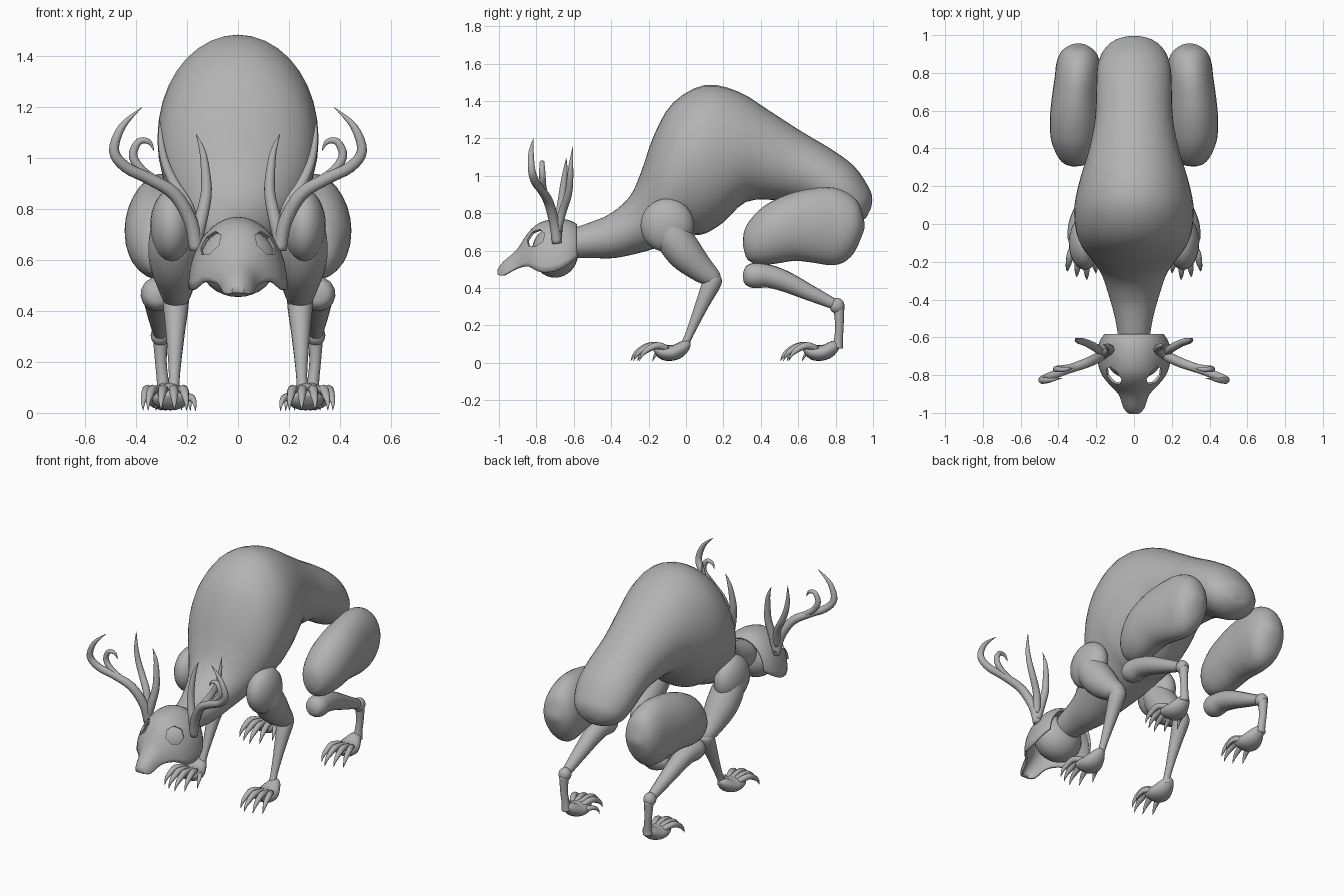
import bpy, bmesh, math
from mathutils import Vector

if "Cube" in bpy.data.objects:
    bpy.data.objects.remove(bpy.data.objects["Cube"])

grey = bpy.data.materials.new("ash_grey")
grey.diffuse_color = (0.45, 0.45, 0.45, 1)
grey.use_nodes = True
grey.node_tree.nodes["Principled BSDF"].inputs["Base Color"].default_value = grey.diffuse_color


def finish(name, bm, mirror=False, smooth=True):
    bmesh.ops.recalc_face_normals(bm, faces=bm.faces)
    me = bpy.data.meshes.new(name)
    bm.to_mesh(me)
    bm.free()
    ob = bpy.data.objects.new(name, me)
    bpy.context.collection.objects.link(ob)
    me.materials.append(grey)
    for p in me.polygons:
        p.use_smooth = smooth
    if mirror:
        m = ob.modifiers.new("mirror", 'MIRROR')
        m.use_clip = False
        m.use_mirror_merge = False
    return ob


def resample(rows, n):
    """Catmull-Rom interpolation through rows of numbers."""
    rows = [Vector(r) for r in rows]
    out = []
    for i in range(len(rows) - 1):
        a, b, c, d = rows[max(i - 1, 0)], rows[i], rows[i + 1], rows[min(i + 2, len(rows) - 1)]
        for k in range(n):
            t = k / n
            out.append(0.5 * (2 * b + (c - a) * t + (2 * a - 5 * b + 4 * c - d) * t * t
                              + (3 * b - a - 3 * c + d) * t ** 3))
    return out + [rows[-1]]


def skin(bm, rings, closed=True, caps=True):
    rings = [[bm.verts.new(p) for p in r] for r in rings]
    m = len(rings[0])
    for a, b in zip(rings, rings[1:]):
        for i in range(m if closed else m - 1):
            j = (i + 1) % m
            bm.faces.new((a[i], a[j], b[j], b[i]))
    if caps:
        bm.faces.new(rings[0])
        bm.faces.new(rings[-1])


def loft(name, rows, sides=28, n=3, mirror=False):
    """Oval sections: top y, top z, bottom y, bottom z, half width, centre x."""
    bm = bmesh.new()
    rings = []
    for ty, tz, by, bz, hw, cx in resample(rows, n):
        ring = []
        for k in range(sides):
            a = 2 * math.pi * k / sides
            c = (1 + math.cos(a)) / 2
            ring.append((cx + max(hw, .002) * math.sin(a), by + (ty - by) * c, bz + (tz - bz) * c))
        rings.append(ring)
    skin(bm, rings)
    return finish(name, bm, mirror)


def tube(name, rows, sides=14, n=4):
    """Mirrored round limb through points of x, y, z, radius."""
    pts = resample(rows, n)
    bm = bmesh.new()
    rings = []
    u = None
    for i, p in enumerate(pts):
        t = (pts[min(i + 1, len(pts) - 1)] - pts[max(i - 1, 0)]).to_3d().normalized()
        u = t.orthogonal() if u is None else u - t * u.dot(t)
        u.normalize()
        v = t.cross(u)
        c, r = p.to_3d(), max(p[3], 0.001)
        rings.append([c + r * (math.cos(a) * u + math.sin(a) * v)
                      for a in (2 * math.pi * k / sides for k in range(sides))])
    skin(bm, rings)
    return finish(name, bm, True)


def ball(name, centre, radii, mirror=False):
    bm = bmesh.new()
    bmesh.ops.create_uvsphere(bm, u_segments=24, v_segments=16, radius=1)
    for v in bm.verts:
        v.co = Vector(centre) + Vector([a * b for a, b in zip(v.co, radii)])
    return finish(name, bm, mirror)


# Torso with neck and rump
loft("torso", [r + (0,) for r in [
    (-.62, .715, -.62, .56, .08), (-.50, .755, -.50, .56, .10), (-.40, .80, -.38, .56, .13),
    (-.30, .89, -.24, .59, .17), (-.24, 1.02, -.14, .62, .22), (-.17, 1.22, -.05, .65, .28),
    (-.07, 1.39, .03, .68, .31), (.10, 1.485, .10, .69, .315), (.28, 1.45, .20, .75, .285),
    (.45, 1.345, .32, .86, .24), (.62, 1.235, .48, .87, .207), (.78, 1.14, .62, .85, .20),
    (.90, 1.05, .74, .79, .195), (.97, .95, .82, .745, .17), (.995, .89, .89, .74, .125),
    (.99, .83, .95, .765, .06), (.975, .80, .972, .79, .005)]], sides=36)

# Hind legs
loft("thigh", [
    (.305, .64, .306, .62, .008, .31), (.31, .70, .33, .55, .06, .31), (.34, .76, .40, .525, .10, .31),
    (.42, .84, .48, .53, .125, .315), (.54, .90, .58, .545, .13, .315), (.66, .93, .68, .535, .125, .31),
    (.78, .938, .77, .522, .12, .30), (.87, .905, .84, .535, .115, .295), (.925, .85, .90, .59, .09, .295),
    (.952, .76, .945, .69, .04, .295), (.955, .735, .954, .72, .004, .295)], mirror=True)
tube("hind_shin", [(.315, .305, .475, .01), (.315, .32, .473, .05), (.315, .365, .467, .068),
                   (.315, .44, .463, .062), (.313, .53, .435, .056), (.31, .66, .375, .043),
                   (.305, .80, .31, .028)])
ball("hind_ankle", (.305, .807, .305), (.038, .04, .042), True)
tube("hind_shank", [(.305, .817, .30, .03), (.303, .82, .20, .023), (.295, .815, .12, .024),
                    (.293, .81, .08, .03)])

# Front legs
ball("shoulder", (.26, -.10, .735), (.085, .143, .143), True)
tube("upper_arm", [(.255, -.10, .74, .085), (.255, -.06, .66, .098), (.25, .0, .58, .095),
                   (.245, .07, .51, .075), (.243, .13, .46, .056), (.243, .155, .435, .04),
                   (.243, .165, .42, .005)], sides=20)
tube("forearm", [(.243, .155, .485, .01), (.243, .148, .46, .045), (.244, .135, .42, .05),
                 (.246, .09, .32, .038), (.249, .03, .18, .024), (.252, .0, .11, .022),
                 (.256, -.01, .08, .03)])

# Paws: rounded palm, four fanned clawed toes and an inner claw
for label, cx, sy in (("front", .265, 0), ("hind", .285, .80)):
    loft(label + "_palm", [(y1 + sy, z1, y2 + sy, z2, w, cx) for y1, z1, y2, z2, w in [
        (.025, .10, .024, .09, .006), (.015, .118, .01, .06, .03), (-.025, .115, -.02, .03, .052),
        (-.07, .095, -.065, .012, .07), (-.12, .095, -.115, .012, .072), (-.16, .09, -.15, .03, .058),
        (-.175, .07, -.172, .06, .01)]], sides=18, mirror=True)
    for i, (dx, reach) in enumerate(((-.05, .26), (-.012, .295), (.03, .28), (.07, .25))):
        x = cx + dx
        tube(f"{label}_toe_{i + 1}", [
            (cx + dx * .6, sy - .10, .075, .018), (x, sy - reach * .62, .092, .019),
            (x + dx * .15, sy - reach * .82, .07, .016), (x + dx * .25, sy - reach * .94, .042, .009),
            (x + dx * .25, sy - reach, .01, .001)], sides=8, n=3)
    tube(label + "_inner_claw", [
        (cx - .04, sy - .08, .05, .018), (cx - .075, sy - .12, .062, .016),
        (cx - .093, sy - .16, .045, .01), (cx - .098, sy - .18, .008, .001)], sides=8, n=3)

# Head: rounded core beneath an open skull mask
ball("head_core", (0, -.70, .592), (.152, .125, .137))
bm = bmesh.new()
arches = resample([(-1.0, .50, .022, .47), (-.97, .538, .05, .468), (-.90, .60, .075, .505),
                   (-.84, .69, .13, .515), (-.78, .742, .172, .485), (-.70, .762, .188, .49),
                   (-.63, .757, .178, .525), (-.585, .735, .15, .56)], 3)
skin(bm, [[(w * math.sin(a), y, zb + (zt - zb) * math.cos(a))
           for a in (math.pi * (k / 24 - .5) for k in range(25))]
          for y, zt, w, zb in arches], closed=False, caps=False)
# close the nose tip
bmesh.ops.holes_fill(bm, edges=[], sides=0)
tip = sorted((v for v in bm.verts if v.co.y < -.9995), key=lambda v: v.co.x)
bm.faces.new(tip)
mask = finish("skull_mask", bm)
sol = mask.modifiers.new("thickness", 'SOLIDIFY')
sol.thickness = .014
sol.offset = 0

# Seven-sided eye sockets cut through the mask
for side in (-1, 1):
    bm = bmesh.new()
    bmesh.ops.create_cone(bm, cap_ends=True, segments=7, radius1=.056, radius2=.056, depth=.13)
    way = Vector((side * .55, -.62, .5)).normalized()
    rot = way.to_track_quat('Z', 'Y')
    for v in bm.verts:
        v.co = rot @ v.co + Vector((side * .118, -.815, .675))
    cut = finish("eye_cutter", bm, smooth=False)
    cut.hide_render = True
    cut.hide_set(True)
    b = mask.modifiers.new("eye", 'BOOLEAN')
    b.operation = 'DIFFERENCE'
    b.solver = 'EXACT'
    b.object = cut

# Antlers
tube("antler_beam", [(.165, -.69, .64, .026), (.185, -.705, .75, .027), (.25, -.735, .86, .026),
                     (.35, -.77, .92, .023), (.44, -.805, .965, .022), (.487, -.825, 1.03, .02),
                     (.455, -.828, 1.125, .014), (.378, -.815, 1.20, .001)])
tube("antler_curl", [(.30, -.755, .90, .018), (.375, -.765, .95, .018), (.412, -.768, 1.01, .017),
                     (.39, -.77, 1.065, .014), (.35, -.768, 1.065, .01), (.33, -.765, 1.03, .001)])
tube("antler_inner_tine", [(.168, -.69, .66, .024), (.145, -.68, .76, .025), (.125, -.665, .86, .022),
                           (.128, -.655, .95, .018), (.14, -.645, 1.03, .012), (.165, -.64, 1.095, .001)])
tube("antler_rear_tine", [(.17, -.69, .70, .022), (.195, -.66, .81, .022), (.25, -.63, .90, .02),
                          (.285, -.62, .98, .017), (.302, -.615, 1.06, .012), (.308, -.605, 1.155, .001)])

# Smooth shading with crisp creases on the mask
bpy.ops.object.select_all(action='DESELECT')
mask.select_set(True)
bpy.context.view_layer.objects.active = mask
bpy.ops.object.shade_smooth_by_angle(angle=math.radians(40))
